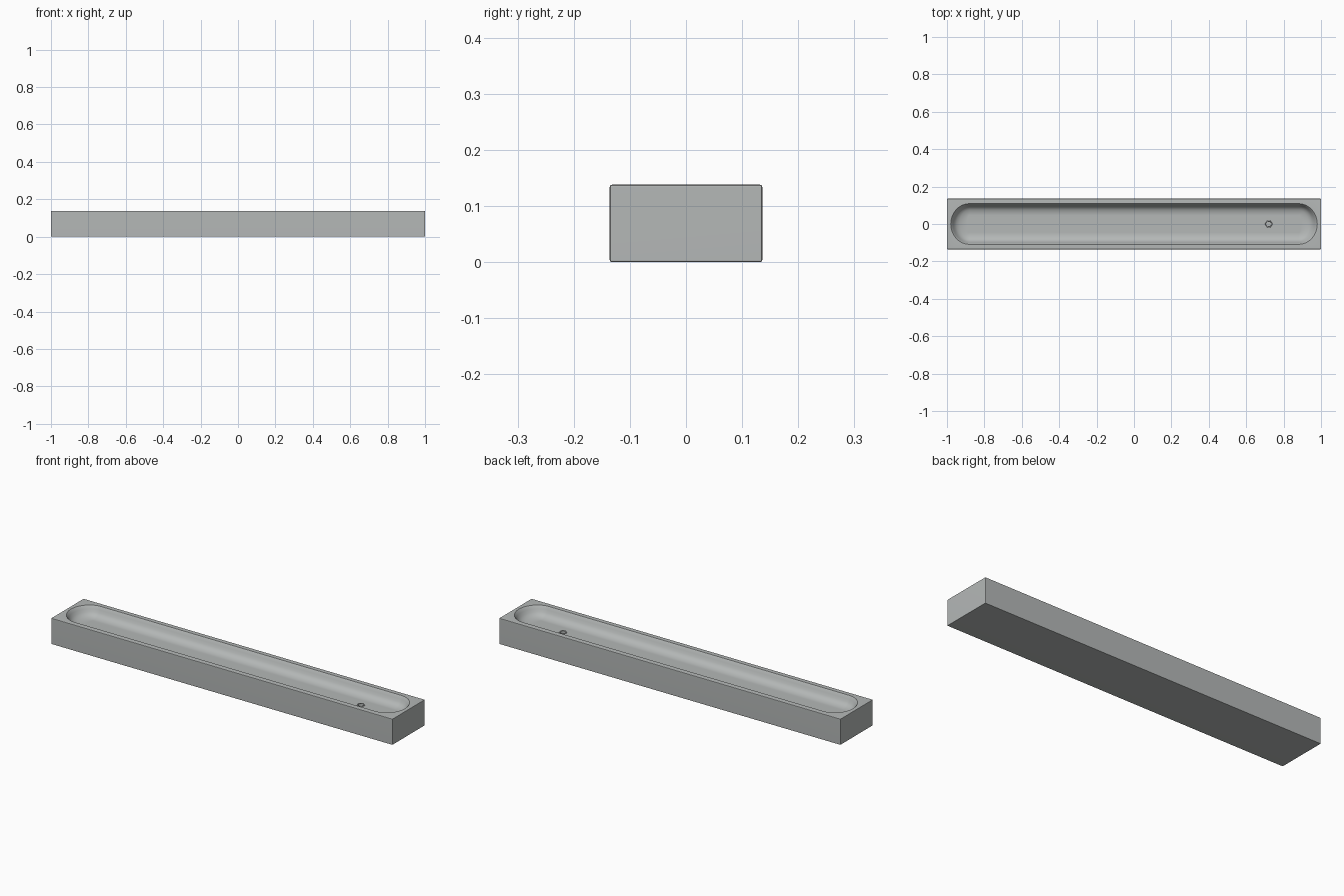
import bpy, bmesh, math

cube = bpy.data.objects.get("Cube")
if cube:
    bpy.data.objects.remove(cube, do_unlink=True)

LENGTH, WIDTH, HEIGHT = 2.0, 0.272, 0.138
DEPTH = 0.052


def make_material(name, color):
    mat = bpy.data.materials.new(name)
    mat.use_nodes = True
    mat.diffuse_color = color
    mat.node_tree.nodes["Principled BSDF"].inputs["Base Color"].default_value = color
    return mat


stone = make_material("grey stone", (0.46, 0.48, 0.475, 1))


def finish(obj):
    obj.data.materials.append(stone)
    bpy.ops.object.select_all(action='DESELECT')
    obj.select_set(True)
    bpy.context.view_layer.objects.active = obj
    bpy.ops.object.shade_smooth_by_angle(angle=math.radians(40))


def basin_loop(bm, inset, depth, steps=16):
    """Long oval ring with elliptical ends, shrunk by inset."""
    rx, ry = 0.1 - 1.4 * inset, 0.109 - inset
    verts = []
    for side in (1, -1):
        for i in range(steps + 1):
            a = math.pi * (i / steps - 0.5)
            verts.append(bm.verts.new((side * (0.88 + rx * math.cos(a)),
                                       side * ry * math.sin(a), HEIGHT - depth)))
    return verts


# Trough body: block with softened edges
bm = bmesh.new()
bmesh.ops.create_cube(bm, size=1)
bmesh.ops.scale(bm, vec=(LENGTH, WIDTH, HEIGHT), verts=bm.verts)
bmesh.ops.translate(bm, vec=(0, 0, HEIGHT / 2), verts=bm.verts)
bmesh.ops.bevel(bm, geom=bm.edges[:], offset=0.004, segments=2,
                profile=0.5, affect='EDGES')

# Open the top and sink the basin into it
top = max(bm.faces, key=lambda f: f.calc_center_median().z)
top_edges = top.edges[:]
bmesh.ops.delete(bm, geom=[top], context='FACES_ONLY')
profile = [(0, 0), (0.004, 0.005), (0.009, 0.016), (0.015, 0.029),
           (0.023, 0.039), (0.034, 0.046), (0.048, 0.05), (0.062, DEPTH)]
loops = [basin_loop(bm, *p) for p in profile]
count = len(loops[0])
for upper, lower in zip(loops, loops[1:]):
    for i in range(count):
        j = (i + 1) % count
        bm.faces.new((upper[i], upper[j], lower[j], lower[i]))
bm.faces.new(loops[-1])

# Flat rim between the basin and the outer edge
rim_edges = [bm.edges.get((loops[0][i], loops[0][(i + 1) % count]))
             for i in range(count)]
bmesh.ops.triangle_fill(bm, use_beauty=True, edges=top_edges + rim_edges,
                        normal=(0, 0, 1))
bmesh.ops.recalc_face_normals(bm, faces=bm.faces)
mesh = bpy.data.meshes.new("trough_body")
bm.to_mesh(mesh)
bm.free()
body = bpy.data.objects.new("trough_body", mesh)
bpy.context.collection.objects.link(body)
finish(body)
body.modifiers.new("even_shading", 'WEIGHTED_NORMAL').keep_sharp = True

# Drain opening in the floor
drain_at = (0.72, 0, HEIGHT - DEPTH)
bpy.ops.mesh.primitive_cylinder_add(vertices=24, radius=0.016, depth=0.03,
                                    location=drain_at)
cutter = bpy.context.object
cutter.name = "drain_cutter"
cutter.hide_render = True
cutter.hide_set(True)
cut = body.modifiers.new("drain_hole", 'BOOLEAN')
cut.operation = 'DIFFERENCE'
cut.object = cutter
body.modifiers.move(1, 0)

# Drain collar
bpy.ops.mesh.primitive_torus_add(major_radius=0.017, minor_radius=0.0025,
                                 major_segments=24, minor_segments=8,
                                 location=drain_at)
bpy.context.object.name = "drain_collar"
finish(bpy.context.object)
